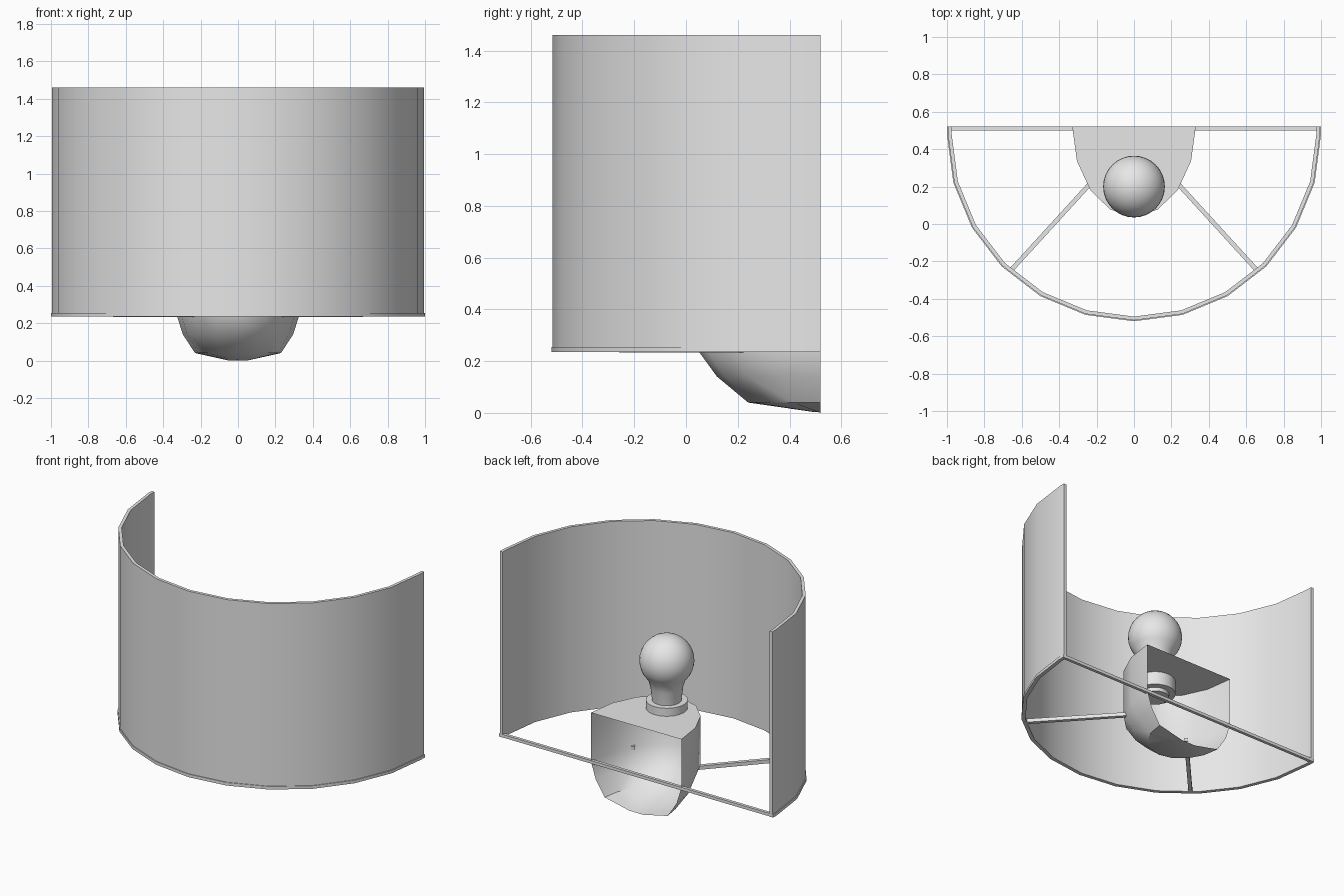
import bpy, bmesh, math
from mathutils import Vector

cube = bpy.data.objects.get("Cube")
if cube:
    bpy.data.objects.remove(cube, do_unlink=True)

grey = bpy.data.materials.new("light_grey")
grey.use_nodes = True
grey.diffuse_color = (0.8, 0.8, 0.8, 1)
grey.node_tree.nodes["Principled BSDF"].inputs["Base Color"].default_value = (0.8, 0.8, 0.8, 1)

BACK = 0.52      # wall plane
CENTRE = 0.48    # centre of the shade arc
BASE = 0.235     # bottom of the shade


def finish(name, bm, angle=35, fix_normals=True):
    if fix_normals:
        bmesh.ops.recalc_face_normals(bm, faces=bm.faces)
    mesh = bpy.data.meshes.new(name)
    bm.to_mesh(mesh)
    bm.free()
    mesh.materials.append(grey)
    obj = bpy.data.objects.new(name, mesh)
    bpy.context.collection.objects.link(obj)
    bpy.ops.object.select_all(action='DESELECT')
    obj.select_set(True)
    bpy.context.view_layer.objects.active = obj
    bpy.ops.object.shade_smooth_by_angle(angle=math.radians(angle))
    return obj


def bridge(bm, a, b, closed=False):
    n = len(a)
    for i in range(n if closed else n - 1):
        j = (i + 1) % n
        bm.faces.new((a[i], a[j], b[j], b[i]))


def half_band(name, outer, inner, z0, z1):
    """Half-round wall with straight ends reaching the wall plane."""
    def arc(r, z):
        pts = [(r, BACK)]
        for i in range(13):
            a = math.pi * i / 12
            pts.append((r * math.cos(a), CENTRE - r * math.sin(a)))
        pts.append((-r, BACK))
        return [bm.verts.new((x, y, z)) for x, y in pts]
    bm = bmesh.new()
    loops = [arc(outer, z0), arc(outer, z1), arc(inner, z1), arc(inner, z0)]
    for i in range(4):
        bridge(bm, loops[i], loops[(i + 1) % 4])
    for end in (0, -1):
        bm.faces.new([loop[end] for loop in loops])
    return finish(name, bm)


def bar(name, p, q, size):
    """Square rod between two points."""
    p, q = Vector(p), Vector(q)
    d = (q - p).normalized()
    side = d.cross(Vector((0, 0, 1))) * size / 2
    up = Vector((0, 0, size / 2))
    bm = bmesh.new()
    ends = [[bm.verts.new(c + s) for s in (side + up, up - side, -side - up, side - up)]
            for c in (p, q)]
    bridge(bm, ends[0], ends[1], True)
    for end in ends:
        bm.faces.new(end)
    return finish(name, bm)


def lathe(name, profile, y, segments=32, angle=35):
    bm = bmesh.new()
    verts = [bm.verts.new((r, y, z)) for r, z in profile]
    edges = [bm.edges.new(pair) for pair in zip(verts, verts[1:])]
    bmesh.ops.spin(bm, geom=verts + edges, cent=(0, y, 0), axis=(0, 0, 1),
                   angle=math.tau, steps=segments, use_duplicate=False)
    bmesh.ops.remove_doubles(bm, verts=bm.verts, dist=0.0005)
    return finish(name, bm, angle)


# Shade and the slightly wider wire ring at its foot
half_band("shade", 0.995, 0.975, BASE + 0.02, 1.46)
half_band("shade_ring", 1.0, 0.975, BASE, BASE + 0.02)

# Wire frame: rear bar and two struts into the body
z = BASE + 0.011
bar("rear_bar", (-0.99, BACK - 0.01, z), (0.99, BACK - 0.01, z), 0.02)
for name, s in (("left_strut", 1), ("right_strut", -1)):
    bar(name, (s * 0.235, 0.215, z), (s * 0.66, -0.25, z), 0.024)

# Body: half-oval thin shell, open at the back, rounded below
bm = bmesh.new()
levels = [(0.33, 0.48, 0.572), (0.33, 0.48, 0.25), (0.295, 0.40, 0.14),
          (0.23, 0.28, 0.04), (0.05, 0.03, 0.004)]
rings = []
for a, b, h in levels:
    rings.append([bm.verts.new((a * math.cos(math.pi * i / 8),
                                BACK - b * math.sin(math.pi * i / 8), h))
                  for i in range(9)])
for upper, lower in zip(rings, rings[1:]):
    bridge(bm, lower, upper)
bm.faces.new(rings[0])
bm.faces.new(rings[-1])
for v in rings[-1]:
    if v.co.y > BACK - 0.001:
        v.co.z = 0
finish("body", bm, 40)

# Socket passing through the body top
lathe("socket", [(0, 0.46), (0.085, 0.46), (0.085, 0.485), (0.125, 0.485),
                 (0.125, 0.625), (0, 0.625)], 0.2)

# Bulb: ball on a tapering neck
R, H = 0.165, 0.885
ball = [(R * math.sin(math.radians(t)), H + R * math.cos(math.radians(t)))
        for t in range(0, 121, 10)]
lathe("bulb", ball + [(0.112, 0.76), (0.098, 0.71), (0.088, 0.62)], 0.2, 32, 45)
